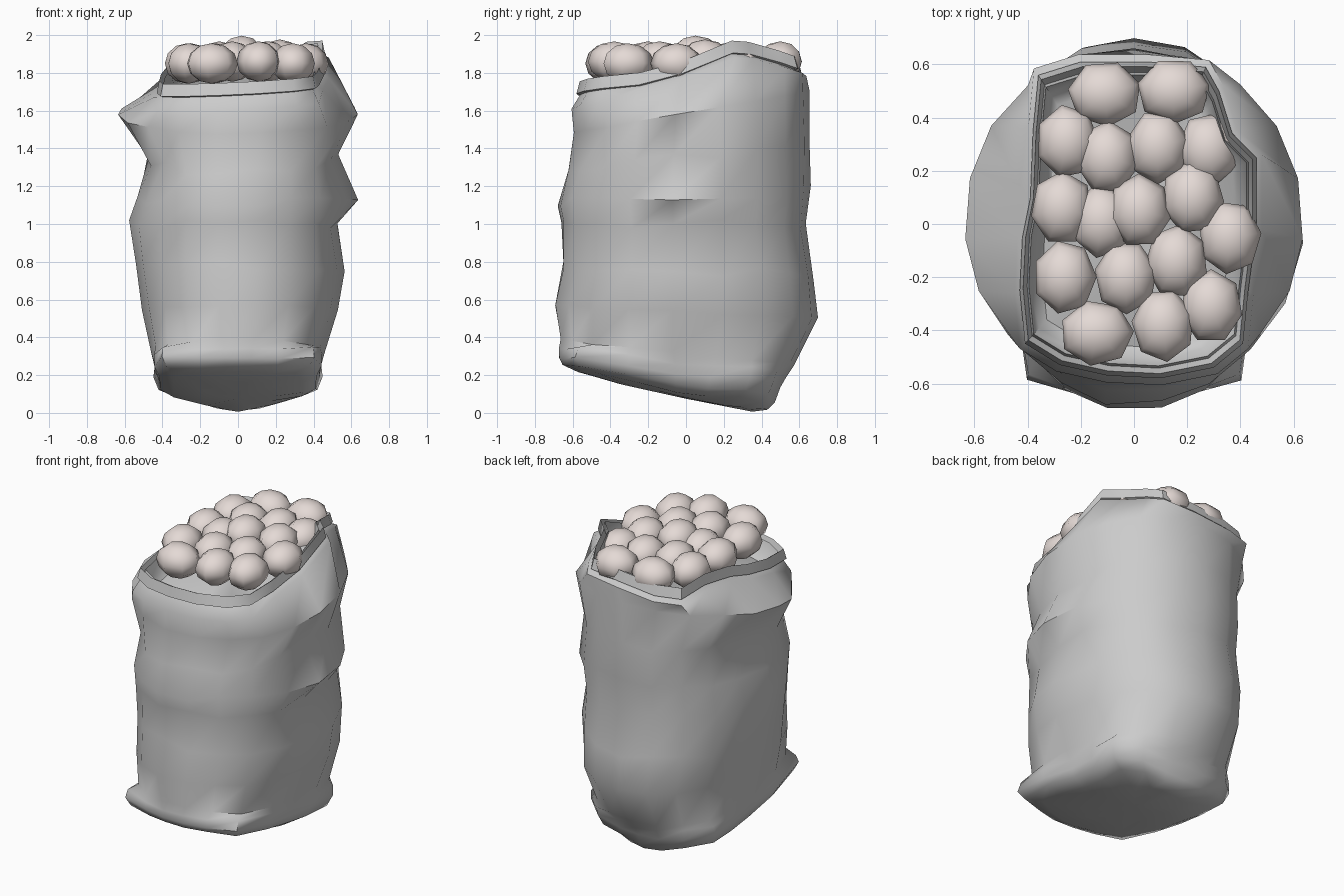
import bpy, bmesh, math, random
from mathutils import Vector, Euler

if "Cube" in bpy.data.objects:
    bpy.data.objects.remove(bpy.data.objects["Cube"])

random.seed(4)

def finish(obj, angle):
    bpy.ops.object.select_all(action='DESELECT')
    obj.select_set(True)
    bpy.context.view_layer.objects.active = obj
    bpy.ops.object.shade_smooth_by_angle(angle=math.radians(angle))

def lerp_table(table, v):
    for (a, p), (b, q) in zip(table, table[1:]):
        if v <= b:
            return p + (q - p) * max(0, (v - a) / (b - a))
    return table[-1][1]

# Sack outline at the rolled mouth, counter-clockwise from the front
mouth = [(.1, -.58), (.3, -.54), (.41, -.45), (.43, -.25), (.46, -.02), (.46, .25),
         (.37, .34), (.32, .5), (.27, .59), (.05, .61), (-.2, .61), (-.36, .56),
         (-.38, .35), (-.39, .1), (-.42, -.05), (-.43, -.25), (-.41, -.45),
         (-.28, -.53), (-.1, -.57)]
N = len(mouth)

def mouth_height(x, y):
    z = lerp_table([(-.58, 1.68), (-.14, 1.72), (.28, 1.89), (.45, 1.85), (.61, 1.80)], y)
    if x < 0:
        z -= .07 * max(0, 1 - abs(y - .28) / .4)
    return z + .05 * x

# Body rings: front z, back z, left x, right x, front y, back y, squareness, corner push
body = [(.16, .01, .18, .18, -.36, .35, 2.0, .10),
        (.215, .02, .34, .34, -.58, .43, 2.0, .22),
        (.25, .06, .41, .41, -.66, .47, 2.0, .26),
        (.29, .13, .43, .43, -.68, .50, 2.0, .28),
        (.34, .19, .44, .44, -.68, .53, 2.0, .23),
        (.39, .25, .46, .46, -.67, .57, 2.2, .06),
        (.57, .50, .51, .53, -.70, .70, 2.2, 0),
        (.78, .73, .54, .565, -.655, .685, 2.2, 0),
        (.99, 1.0, .57, .53, -.66, .64, 2.2, 0),
        (1.11, 1.18, .53, .63, -.68, .665, 2.2, 0),
        (1.28, 1.42, .48, .54, -.63, .66, 2.2, 0),
        (1.48, 1.70, .635, .635, -.60, .655, 2.1, 0)]
# Mouth rings: scale and height offset, from flap over the lip to the inner liner
roll = [(1.045, -.075), (.965, .0), (1.0, .005), (.97, .07), (.935, .02), (.92, .055), (.87, -.02), (.8, -.05)]

rings = []
for k, (zf, zb, xl, xr, yf, yb, e, push) in enumerate(body):
    ring = []
    wob = .015 if 6 < k < 11 else .003
    for i in range(N):
        a = -math.pi / 2 + (i + .5) * math.tau / N
        c, s = math.cos(a), math.sin(a)
        w = xr if c > 0 else xl
        if 6 < k < 11:                       # keep side creases local
            w = .545 + (w - .545) * abs(c) ** 2.5
        x = math.copysign(abs(c) ** (2 / e), c) * w
        y = abs(s) ** (2 / e) * (yb if s > 0 else yf)
        t = (y - yf) / (yb - yf)
        deg = math.degrees(abs(a) if abs(a) <= math.pi / 2 else math.pi - abs(a))
        if a > math.pi:
            deg = math.degrees(a - math.pi)
        d = (abs(deg) - 40) / 18             # distance from the corner diagonal
        f = 1 + push * math.exp(-d * d) + random.uniform(-wob, wob)
        z = zf + (zb - zf) * t + random.uniform(-wob, wob) * 2
        z += .035 * math.exp(-d * d) * (push > .2)
        ring.append(Vector((x * f, y * f, z)))
    rings.append(ring)
for n, (sc, dz) in enumerate(roll):
    rings.append([Vector((x * sc, y * sc, mouth_height(x, y) +
                          (-.02 if n == 0 and y > -.3 else dz))) for x, y in mouth])

bm = bmesh.new()
loops = [[bm.verts.new(p) for p in r] for r in rings]
for lo, hi in zip(loops, loops[1:]):
    for i in range(N):
        j = (i + 1) % N
        bm.faces.new((lo[i], lo[j], hi[j], hi[i]))
for loop, p in ((loops[0], (0, 0, .075)), (loops[-1], (0, 0, 1.78))):
    c = bm.verts.new(p)
    for i in range(N):
        bm.faces.new((loop[i], loop[(i + 1) % N], c))
bmesh.ops.recalc_face_normals(bm, faces=bm.faces)
me = bpy.data.meshes.new("sack")
bm.to_mesh(me)
bm.free()
sack = bpy.data.objects.new("sack", me)
bpy.context.collection.objects.link(sack)
finish(sack, 50)

# Heaped round produce filling the mouth
skin = bpy.data.materials.new("produce")
skin.diffuse_color = (.78, .70, .67, 1)
skin.use_nodes = True
skin.node_tree.nodes["Principled BSDF"].inputs["Base Color"].default_value = skin.diffuse_color
spots = [(-.11, .49, 1.85), (.15, .50, 1.86), (-.25, .31, 1.85), (-.10, .25, 1.86),
         (.09, .29, 1.86), (.28, .28, 1.85), (-.27, .06, 1.85), (-.12, .01, 1.85),
         (.02, .05, 1.89), (.22, .10, 1.87), (.36, -.05, 1.85), (-.26, -.20, 1.85),
         (-.03, -.20, 1.86), (.16, -.14, 1.86), (.29, -.31, 1.85), (-.14, -.41, 1.85),
         (.11, -.38, 1.86)]
for n, loc in enumerate(spots):
    bpy.ops.mesh.primitive_uv_sphere_add(segments=7, ring_count=6, location=loc)
    o = bpy.context.object
    o.name = "produce_%02d" % (n + 1)
    o.scale = (.12, .14, .107) if n not in (0, 1, 15) else (.14, .125, .107)
    o.data.transform(Euler((0, 0, random.uniform(0, 3))).to_matrix().to_4x4())
    o.data.materials.append(skin)
    finish(o, 75)
